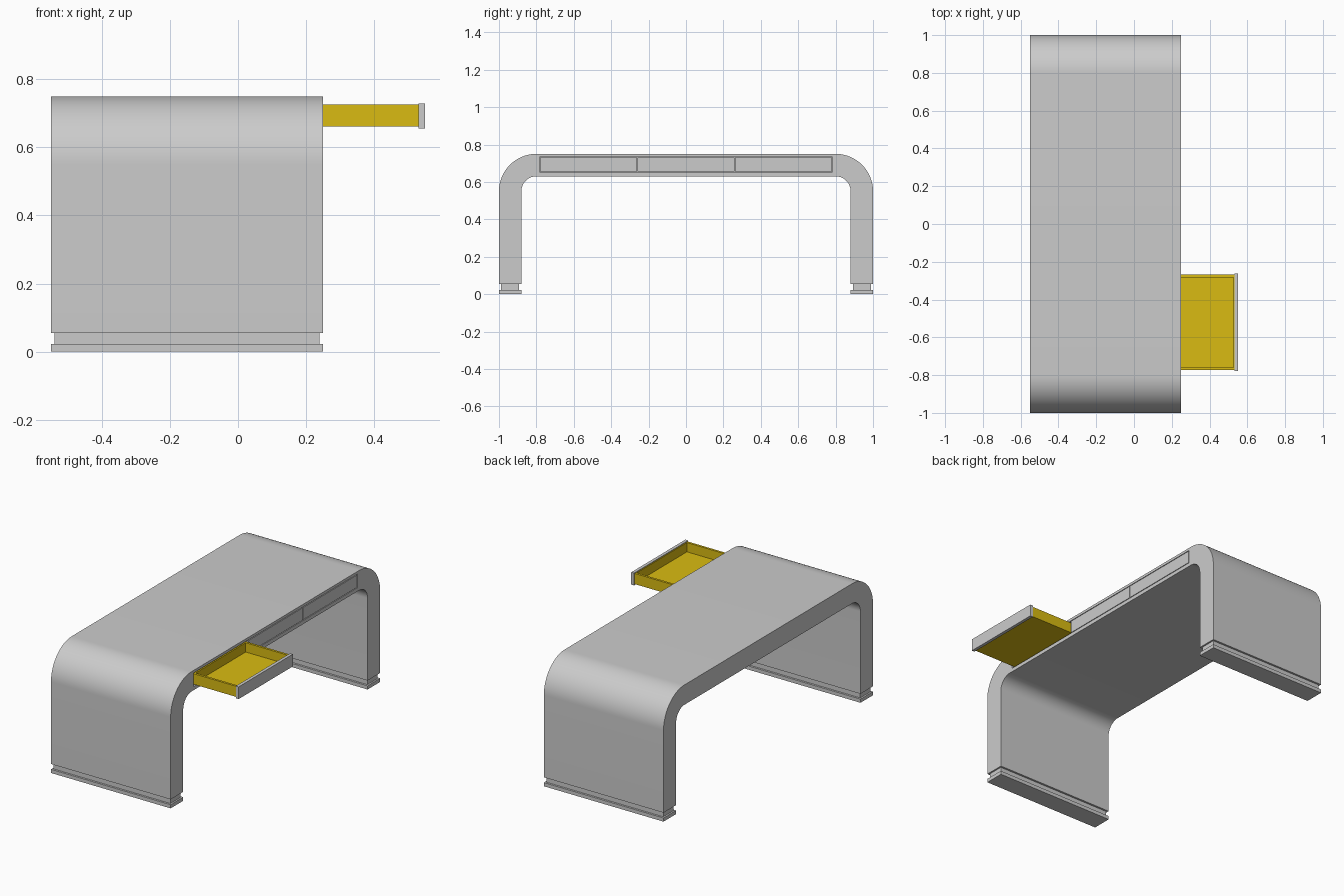
import bpy, bmesh, math
from mathutils import Vector

if "Cube" in bpy.data.objects:
    bpy.data.objects.remove(bpy.data.objects["Cube"])


def material(name, rgb):
    m = bpy.data.materials.new(name)
    m.diffuse_color = (*rgb, 1)
    m.use_nodes = True
    m.node_tree.nodes["Principled BSDF"].inputs["Base Color"].default_value = m.diffuse_color
    return m


GREY = material("light grey", (0.6, 0.6, 0.6))
YELLOW = material("mustard yellow", (0.70, 0.50, 0.006))
X0, X1 = -0.55, 0.25          # desk depth


def finish(name, bm, mat):
    bmesh.ops.recalc_face_normals(bm, faces=bm.faces)
    me = bpy.data.meshes.new(name)
    bm.to_mesh(me)
    bm.free()
    me.materials.append(mat)
    ob = bpy.data.objects.new(name, me)
    bpy.context.collection.objects.link(ob)
    return ob


def add_box(bm, lo, hi):
    lo, hi = Vector(lo), Vector(hi)
    vs = bmesh.ops.create_cube(bm, size=1)["verts"]
    for v in vs:
        v.co = Vector([(lo[i] + hi[i]) / 2 + v.co[i] * (hi[i] - lo[i]) for i in range(3)])


def boxes(name, mat, *spans):
    bm = bmesh.new()
    for lo, hi in spans:
        add_box(bm, lo, hi)
    return finish(name, bm, mat)


# Waterfall body: rounded U profile extruded along x
def arch(r):
    cy, cz, n = 0.8, 0.55, 24
    half = [(cy + r * math.cos(a), cz + r * math.sin(a))
            for a in (math.pi / 2 * i / n for i in range(n + 1))]
    pts = [(cy + r, 0.054)] + half
    return pts + [(-y, z) for y, z in reversed(pts)]


bm = bmesh.new()
outer, inner = arch(0.2), arch(0.08)
rows = [[bm.verts.new((x, y, z)) for y, z in p]
        for x, p in ((X0, outer), (X1, outer), (X1, inner), (X0, inner))]
for a, b in zip(rows, rows[1:] + rows[:1]):
    for i in range(len(a) - 1):
        bm.faces.new((a[i], a[i + 1], b[i + 1], b[i]))
for i in (0, -1):
    bm.faces.new([r[i] for r in rows])
body = finish("desk_body", bm, GREY)

# Drawer bay cut into the long edge
cutter = boxes("bay_cutter", GREY, ((-0.08, -0.784, 0.652), (0.3, 0.784, 0.734)))
cutter.hide_render = True
mod = body.modifiers.new("bay", "BOOLEAN")
mod.operation = "DIFFERENCE"
mod.solver = "EXACT"
mod.object = cutter
bpy.context.view_layer.objects.active = body
body.select_set(True)
bpy.ops.object.modifier_apply(modifier="bay")
bpy.data.objects.remove(cutter)
bpy.ops.object.shade_smooth_by_angle(angle=math.radians(30))

# Feet: recessed plinth above a full-size base plate
for side, s in (("left", -1), ("right", 1)):
    ya, yb = sorted((s * 0.88, s * 1.0))
    boxes(side + "_plinth", GREY, ((X0 + 0.01, ya + 0.012, 0.02), (X1 - 0.01, yb - 0.012, 0.056)))
    boxes(side + "_base", GREY, ((X0, ya, 0), (X1, yb, 0.022)))

# Three drawers, the first pulled out
for i, (name, pull) in enumerate((("left", 0.3), ("middle", 0), ("right", 0))):
    y = (i - 1) * 0.521
    a, b = y - 0.253, y + 0.253       # tray width
    back, front = -0.065 + pull, 0.232 + pull
    z0, z1, t = 0.662, 0.726, 0.014
    boxes(name + "_drawer_tray", YELLOW,
          ((back, a, z0), (front, b, z0 + 0.008)),
          ((back, a, z0), (front, a + t, z1)),
          ((back, b - t, z0), (front, b, z1)),
          ((back, a + t, z0), (back + t, b - t, z1)),
          ((front - 0.006, a + t, z0), (front, b - t, z1)))
    boxes(name + "_drawer_front", GREY,
          ((front - 0.001, y - 0.2585, 0.656), (X1 + pull, y + 0.2585, 0.730)))
